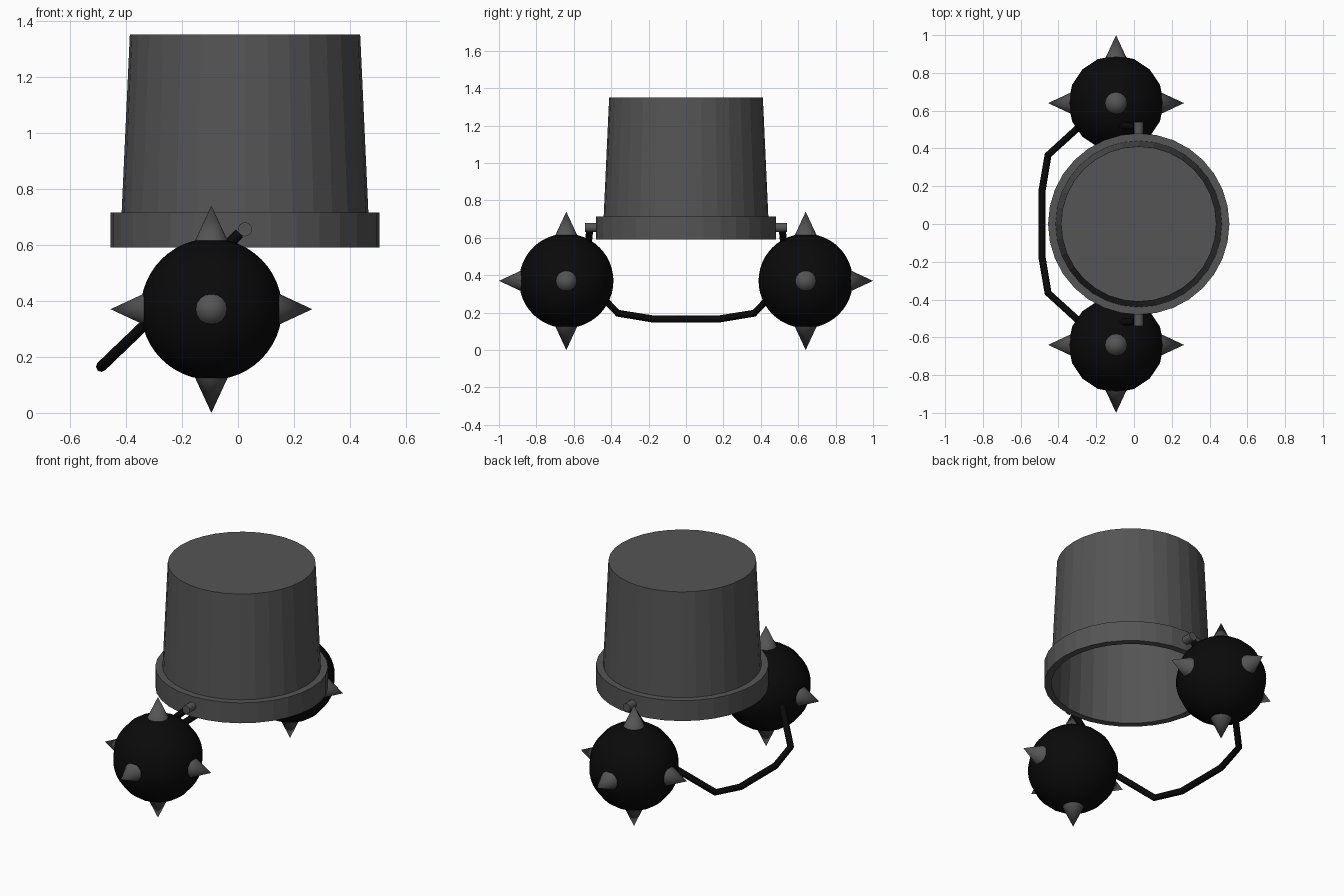
import bpy, bmesh, math
from mathutils import Vector

if "Cube" in bpy.data.objects:
    bpy.data.objects.remove(bpy.data.objects["Cube"])


def material(name, rgb):
    m = bpy.data.materials.new(name)
    m.diffuse_color = (*rgb, 1)
    m.use_nodes = True
    m.node_tree.nodes["Principled BSDF"].inputs["Base Color"].default_value = m.diffuse_color
    return m


GREY = material("grey metal", (0.09, 0.09, 0.09))
BLACK = material("black iron", (0.003, 0.003, 0.003))
CX = 0.025                     # bucket axis
BALL = Vector((-0.095, 0.64, 0.37))
R = 0.252


def finish(name, bm, mat, smooth=None):
    bmesh.ops.recalc_face_normals(bm, faces=bm.faces)
    me = bpy.data.meshes.new(name)
    bm.to_mesh(me)
    bm.free()
    ob = bpy.data.objects.new(name, me)
    bpy.context.collection.objects.link(ob)
    me.materials.append(mat)
    if smooth:
        bpy.ops.object.select_all(action='DESELECT')
        ob.select_set(True)
        bpy.context.view_layer.objects.active = ob
        bpy.ops.object.shade_smooth_by_angle(angle=math.radians(smooth))
    return ob


def lathe(name, profile, mat, sides=32, closed=False):
    """Revolve (radius, z) points round the bucket axis; radius 0 makes a pole."""
    bm = bmesh.new()
    vs = [bm.verts.new((r, 0, z)) for r, z in profile]
    pairs = list(zip(vs, vs[1:])) + ([(vs[-1], vs[0])] if closed else [])
    edges = [bm.edges.new(p) for p in pairs]
    bmesh.ops.spin(bm, geom=vs + edges, cent=(0, 0, 0), axis=(0, 0, 1),
                   angle=math.tau, steps=sides)
    bmesh.ops.remove_doubles(bm, verts=bm.verts, dist=1e-5)
    ob = finish(name, bm, mat)
    ob.location.x = CX
    return ob


def cone(name, base, direction, r1, r2, length, mat, sides=16):
    bm = bmesh.new()
    bmesh.ops.create_cone(bm, cap_ends=True, segments=sides, radius1=r1,
                          radius2=r2, depth=length)
    bmesh.ops.translate(bm, verts=bm.verts, vec=(0, 0, length / 2))
    q = Vector((0, 0, 1)).rotation_difference(Vector(direction))
    bmesh.ops.rotate(bm, verts=bm.verts, matrix=q.to_matrix())
    bmesh.ops.translate(bm, verts=bm.verts, vec=base)
    return finish(name, bm, mat, 40)


# Upturned bucket: thin tapered shell, closed on top, with a thick rim band
lathe("bucket_shell", [(0, 1.35), (0.411, 1.35), (0.446, 0.59), (0.441, 0.59),
                       (0.406, 1.345), (0, 1.345)], GREY)
lathe("bucket_rim", [(0.48, 0.59), (0.48, 0.715), (0.439, 0.715), (0.445, 0.59)],
      GREY, closed=True)

# Handle pegs, spiked balls and their five spikes on both sides
for s, side in ((1, "back"), (-1, "front")):
    cone(f"handle_peg_{side}", (CX, 0.46 * s, 0.655), (0, s, 0), 0.025, 0.025, 0.08, GREY)
    centre = Vector((BALL.x, BALL.y * s, BALL.z))
    bm = bmesh.new()
    bmesh.ops.create_uvsphere(bm, u_segments=16, v_segments=24, radius=R)
    bmesh.ops.translate(bm, verts=bm.verts, vec=centre)
    finish(f"ball_{side}", bm, BLACK, 40)
    for i, d in enumerate(((1, 0, 0), (-1, 0, 0), (0, s, 0), (0, 0, 1), (0, 0, -1))):
        reach = 0.37 if d[2] else 0.36
        tip = 0.14
        cone(f"spike_{side}_{i + 1}", centre + Vector(d) * (reach - tip), d,
             0.065, 0, tip, GREY)

# Bail handle: angular rod hanging from the pegs through the balls
half = [(0.005, 0.515, 0.64), (-0.14, 0.53, 0.5), (-0.29, 0.515, 0.355),
        (-0.455, 0.365, 0.197), (-0.488, 0.17, 0.165)]
path = half + [(x, -y, z) for x, y, z in reversed(half)]
curve = bpy.data.curves.new("handle", 'CURVE')
curve.dimensions = '3D'
curve.bevel_depth = 0.019
curve.bevel_resolution = 2
curve.use_fill_caps = True
spline = curve.splines.new('POLY')
spline.points.add(len(path) - 1)
for p, co in zip(spline.points, path):
    p.co = (*co, 1)
curve.materials.append(BLACK)
handle = bpy.data.objects.new("handle", curve)
bpy.context.collection.objects.link(handle)
